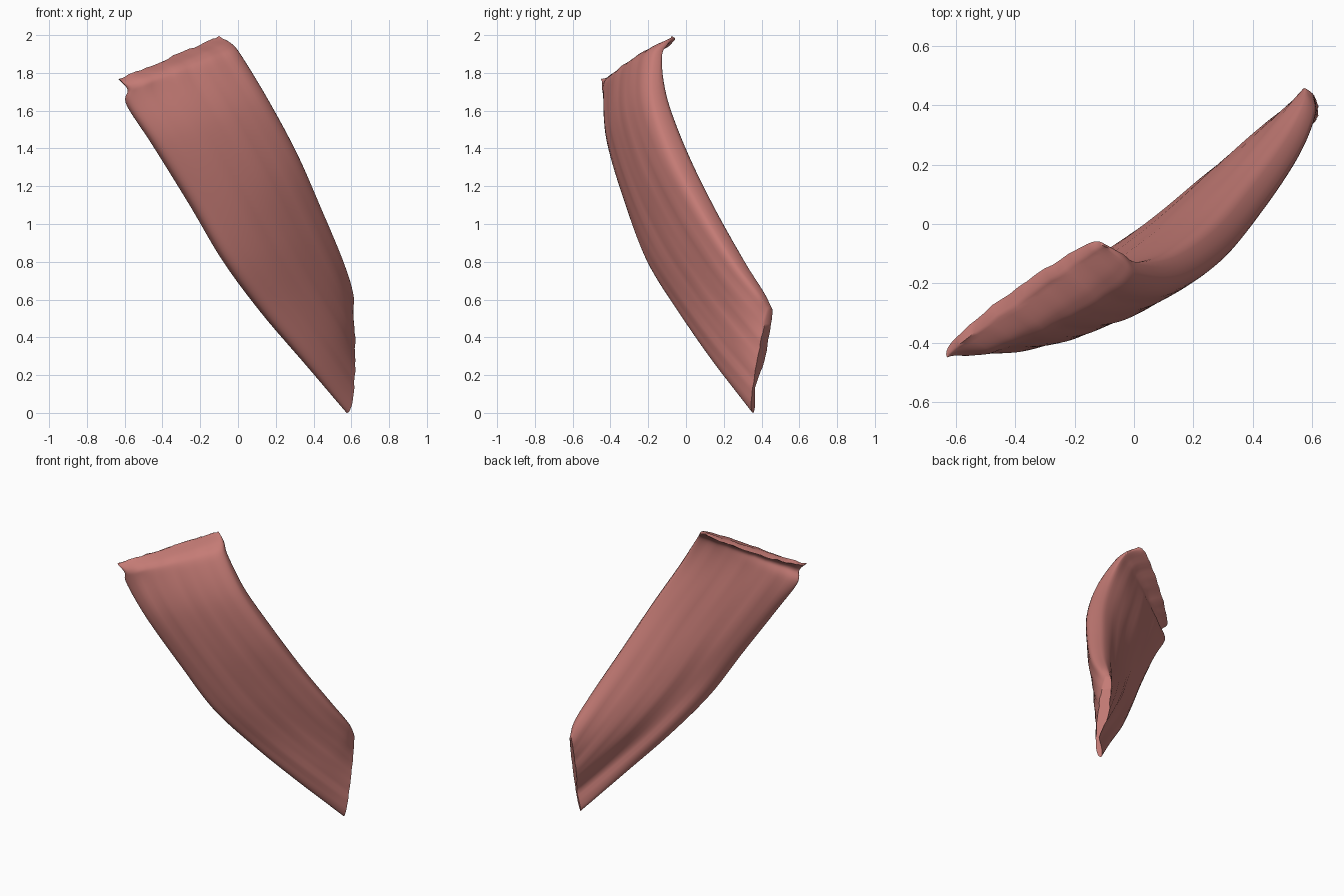
import bpy, math, random
from mathutils import Vector

cube = bpy.data.objects.get("Cube")
if cube:
    bpy.data.objects.remove(cube, do_unlink=True)
random.seed(4)

# Stations down the band: lower edge, upper edge, front bulge, back bulge, back hollow
STATIONS = [
    ((-.63, -.45, 1.77), (-.10, -.075, 1.995), -.02, .06, 0),
    ((-.585, -.43, 1.71), (-.04, -.10, 1.95), .065, .01, 0),
    ((-.59, -.40, 1.63), (.015, -.135, 1.88), .10, .025, 0),
    ((-.45, -.38, 1.42), (.15, -.14, 1.66), .10, .10, 0),
    ((-.25, -.285, 1.10), (.30, -.045, 1.38), .10, .12, 0),
    ((-.07, -.18, .80), (.43, .11, 1.08), .09, .115, .02),
    ((.13, -.02, .53), (.54, .275, .81), .08, .095, .035),
    ((.36, .16, .26), (.588, .40, .64), .07, .06, .045),
    ((.577, .355, .0), (.582, .455, .55), .05, .02, .045),
]
STEPS, SIDE = 8, 28


def spline(values, u):
    """Catmull-Rom interpolation through a list of vectors or numbers."""
    i = min(int(u), len(values) - 2)
    f = u - i
    b, c = values[i], values[i + 1]
    a = values[i - 1] if i else b * 2 - c
    d = values[i + 2] if i + 2 < len(values) else c * 2 - b
    return (b * 2 + (c - a) * f + (a * 2 - b * 5 + c * 4 - d) * f**2
            + (b * 3 - a - c * 3 + d) * f**3) * .5


lower = [Vector(s[0]) for s in STATIONS]
upper = [Vector(s[1]) for s in STATIONS]
front, back, hollow = ([s[i] for s in STATIONS] for i in (2, 3, 4))
last = len(STATIONS) - 1


def ring(u):
    """Lens-shaped cross-section, blunter along the upper edge."""
    a, b = spline(lower, u), spline(upper, u)
    lo, hi = max(u - 1, 0), min(u + 1.5, last)
    along = (spline(lower, hi) + spline(upper, hi)
             - spline(lower, lo) - spline(upper, lo))
    normal = (b - a).cross(along).normalized()
    points = []
    for k in range(SIDE * 2):
        angle = math.pi * k / SIDE
        s = (1 - math.cos(angle)) / 2
        bulge = abs(math.sin(angle)) ** (.75 - .2 * s)
        if k < SIDE:
            depth = -spline(front, u) * bulge
        else:
            dip = math.exp(-((s - .25) / .15) ** 2)
            depth = (spline(back, u) - spline(hollow, u) * dip) * bulge
        # Uneven fibres that drift across the band
        fibre = .002 * bulge * (math.sin(s * 23 + u * .9) + math.sin(s * 41 - u * .6))
        p = a.lerp(b, s) + normal * (depth + fibre)
        if u == 0:
            p.z += random.uniform(-.006, .006) * bulge
        points.append(p)
    return points


# Loft the muscle band
rings = [ring(i / STEPS) for i in range(last * STEPS + 1)]
n = SIDE * 2
verts = [p for r in rings for p in r]
faces = [(i * n + k, i * n + (k + 1) % n, (i + 1) * n + (k + 1) % n, (i + 1) * n + k)
         for i in range(len(rings) - 1) for k in range(n)]

# Close both ends with strips between front and back
for base in (0, (len(rings) - 1) * n):
    faces.append((base, base + 1, base + n - 1))
    faces += [(base + k, base + k + 1, base + n - k - 1, base + n - k)
              for k in range(1, SIDE - 1)]
    faces.append((base + SIDE - 1, base + SIDE, base + SIDE + 1))

mesh = bpy.data.meshes.new("muscle_band")
mesh.from_pydata(verts, [], faces)
band = bpy.data.objects.new("muscle_band", mesh)
bpy.context.collection.objects.link(band)
bpy.context.view_layer.objects.active = band
band.select_set(True)
bpy.ops.object.mode_set(mode='EDIT')
bpy.ops.mesh.select_all(action='SELECT')
bpy.ops.mesh.normals_make_consistent(inside=False)
bpy.ops.object.mode_set(mode='OBJECT')
bpy.ops.object.shade_smooth_by_angle(angle=math.radians(60))

# Muscle colour
mat = bpy.data.materials.new("muscle_red")
mat.use_nodes = True
color = (.56, .2, .18, 1)
mat.diffuse_color = color
shader = next(x for x in mat.node_tree.nodes if x.type == 'BSDF_PRINCIPLED')
shader.inputs["Base Color"].default_value = color
shader.inputs["Roughness"].default_value = .6
mesh.materials.append(mat)
